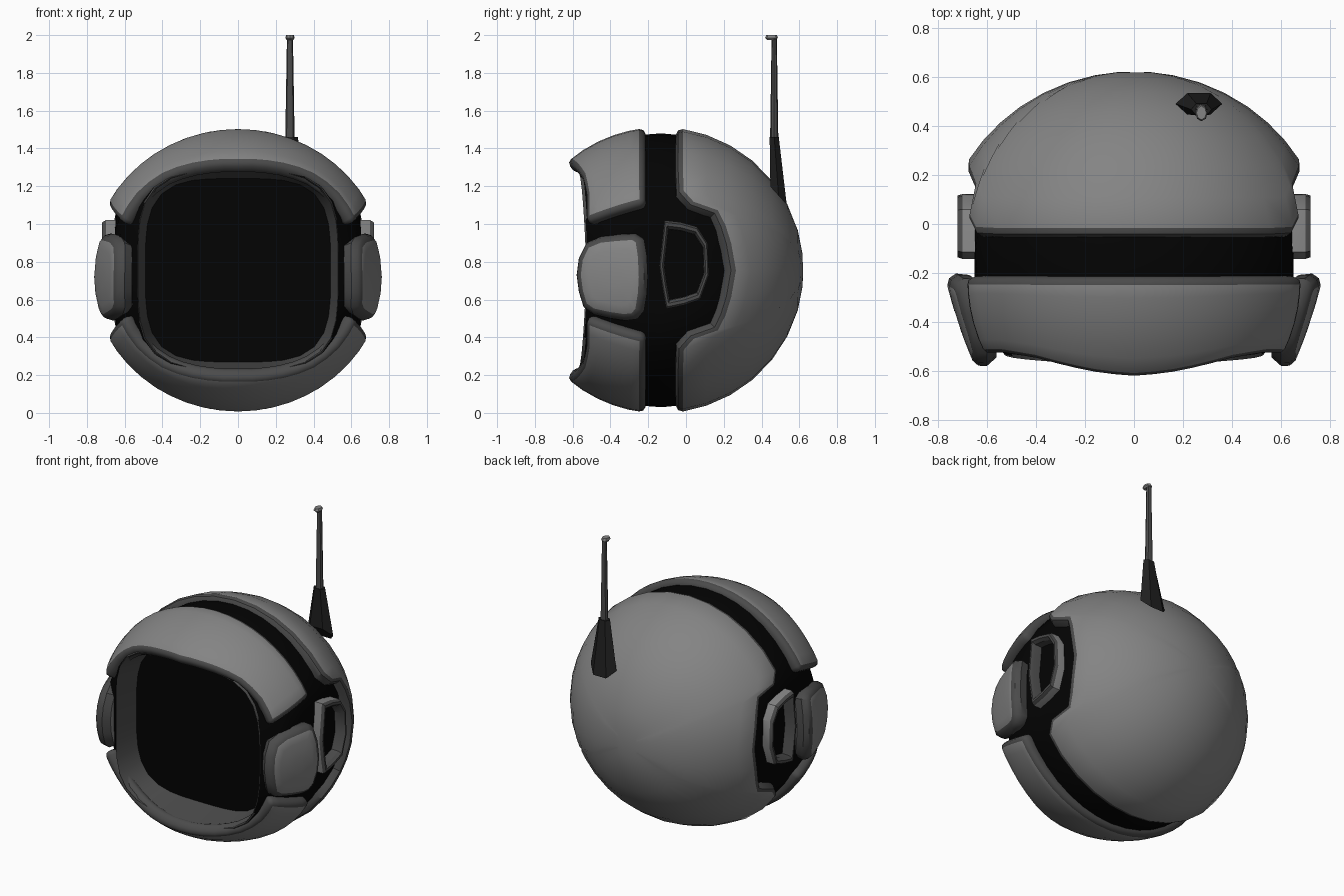
import bpy, bmesh
from math import sin, cos, pi, radians, acos, sqrt, atan2
from mathutils import Vector

if "Cube" in bpy.data.objects:
    bpy.data.objects.remove(bpy.data.objects["Cube"])

YC, ZC, R = -0.135, 0.755, 0.757      # centre and radius of the outer shell
XS = 1.045                            # slight widening of the shell


def material(name, v):
    m = bpy.data.materials.new(name)
    m.diffuse_color = (v, v, v, 1)
    m.use_nodes = True
    m.node_tree.nodes["Principled BSDF"].inputs["Base Color"].default_value = m.diffuse_color
    return m


BLACK = material("black", 0.001)
FOOT = material("near_black", 0.014)
TRIM = material("dark_grey", 0.07)
SHELL = material("grey", 0.23)


def finish(name, bm, mats, mirror=False, angle=40):
    me = bpy.data.meshes.new(name)
    bm.to_mesh(me)
    bm.free()
    ob = bpy.data.objects.new(name, me)
    bpy.context.collection.objects.link(ob)
    for m in mats:
        me.materials.append(m)
    bpy.ops.object.select_all(action='DESELECT')
    ob.select_set(True)
    bpy.context.view_layer.objects.active = ob
    bpy.ops.object.shade_smooth_by_angle(angle=radians(angle))
    if mirror:
        ob.modifiers.new("mirror", 'MIRROR')
    return ob


def loft(name, rings, mats, caps=(True, True), closed=False, trim=0, **kw):
    """Skin equal-length closed rings; the first 'trim' bands use the second material."""
    bm = bmesh.new()
    vs = [[bm.verts.new(p) for p in r] for r in rings]
    n = len(vs[0])
    pairs = list(zip(vs, vs[1:])) + ([(vs[-1], vs[0])] if closed else [])
    for k, (a, b) in enumerate(pairs):
        for i in range(n):
            j = (i + 1) % n
            f = bm.faces.new((a[i], a[j], b[j], b[i]))
            f.material_index = 1 if k < trim else 0
    if caps[0]:
        bm.faces.new(vs[0][::-1])
    if caps[1]:
        bm.faces.new(vs[-1])
    bmesh.ops.recalc_face_normals(bm, faces=bm.faces)
    return finish(name, bm, mats, **kw)


def inset(poly, d):
    """Move a counter-clockwise outline inward by d."""
    out = []
    for i, p in enumerate(poly):
        t = (poly[(i + 1) % len(poly)] - poly[i - 1]).normalized()
        out.append(p + Vector((-t.y, t.x)) * d)
    return out


def cushion(name, poly, place, depth, scales, lip=0.035, soft=0.035, back=0, **kw):
    """Rounded-edge plate: outline in a 2D chart, place(a, b, depth) -> 3D."""
    poly = [Vector(p) for p in poly]
    layers = [(inset(poly, back), depth), (poly, soft), (inset(poly, lip * 0.3), soft * 0.3)]
    top = inset(poly, lip)
    c = sum(top, Vector((0, 0))) / len(top)
    layers += [([c + (p - c) * s for p in top], 0) for s in scales]
    return loft(name, [[place(p.x, p.y, d) for p in ps] for ps, d in layers],
                [SHELL, TRIM], trim=3, **kw)


def interp(table, x):
    for (x0, y0), (x1, y1) in zip(table, table[1:]):
        if x <= x1:
            return y0 + (y1 - y0) * max(0, x - x0) / (x1 - x0)
    return table[-1][1]


# Rear shell: outline around the back pole, notched at both ears
quarter = [(0, .235), (12, .21), (20, .18), (25.5, .15), (28, .02), (34, -.045),
           (45, -.05), (57, -.05), (68, -.05), (79, -.05), (90, -.05)]
full = quarter + [(180 - a, y) for a, y in quarter[-2::-1]]
full += [(a + 180, y) for a, y in full[1:-1]]
outline = []
for a, y in full:
    th = acos((y - YC) / R)
    outline.append((th * cos(radians(a)), th * sin(radians(a))))


def on_back(a, b, d):
    th, ph, r = sqrt(a * a + b * b), atan2(b, a), R - d
    return (XS * r * sin(th) * cos(ph), YC + r * cos(th), ZC + r * sin(th) * sin(ph))


cushion("rear_shell", outline, on_back, 0.1,
        (1, .88, .75, .62, .48, .34, .2, .08), lip=0.045)

# Brow and chin shells: curved bands in front of the slot
front_edge = [(20, -.535), (38, -.535), (52, -.555), (65, -.592), (78, -.62), (90, -.63)]


def band(name, side):
    nu, nv = 18, 5
    bm = bmesh.new()
    grid = []
    for i in range(nu + 1):
        u, row = 2 * i / nu - 1, []
        for j in range(nv + 1):
            v = j / nv
            ph = 90 + u * (90 - (28.5 - 5 * v))
            yf = interp(front_edge, min(ph, 180 - ph))
            y = -0.22 + (yf + 0.22) * v
            r = sqrt(R * R - (y - YC) ** 2)
            row.append(bm.verts.new((XS * r * cos(radians(ph)), y,
                                     ZC + side * r * sin(radians(ph)))))
        grid.append(row)
    for i in range(nu):
        for j in range(nv):
            f = bm.faces.new((grid[i][j], grid[i + 1][j],
                              grid[i + 1][j + 1], grid[i][j + 1]))
            f.normal_update()
            if f.normal.dot(f.calc_center_median() - Vector((0, YC, ZC))) < 0:
                f.normal_flip()
    ob = finish(name, bm, [SHELL, TRIM], angle=60)
    s = ob.modifiers.new("thickness", 'SOLIDIFY')
    s.thickness, s.offset, s.material_offset_rim = 0.08, -1, 1
    b = ob.modifiers.new("round", 'BEVEL')
    b.width, b.segments, b.limit_method, b.angle_limit = 0.028, 2, 'ANGLE', radians(50)
    b.material = 1


band("brow_shell", 1)
band("chin_shell", -1)

# Black inner ball with flattened sides and open front
N = 40
angles = [2 * pi * i / N for i in range(N)]


def window(scale, y0, y1):
    pts = []
    for a in angles:
        r = scale / (abs(cos(a) / .53) ** 3.7 + abs(sin(a) / .525) ** 3.7) ** (1 / 3.7)
        pts.append((r * cos(a), y0 + (y1 - y0) * sin(a) ** 2, ZC + r * sin(a)))
    return pts


rings = [window(1, -.525, -.575)]
for y in (-.45, -.36, -.25, -.13, 0, .12, .24, .36, .46):
    r = sqrt(.725 ** 2 - (y - YC) ** 2)
    rings.append([(max(-.65, min(.65, r * cos(a))), y, ZC + r * sin(a)) for a in angles])
loft("inner_ball", rings, [BLACK], caps=(False, True))

# Grey visor rim and recessed black glass
loft("visor_rim", [window(1.01, -.515, -.56), window(1.0, -.53, -.575),
                   window(.925, -.37, -.37)], [TRIM], caps=(False, False))
loft("visor_glass", [window(.93, -.37, -.37), window(.93, -.33, -.33)], [BLACK])

# Cheek pads
cheek = [(-.235, .54), (-.22, .63), (-.215, .72), (-.22, .83), (-.235, .92), (-.28, .95),
         (-.37, .945), (-.46, .935), (-.54, .9), (-.58, .82), (-.592, .73), (-.58, .64),
         (-.555, .56), (-.5, .52), (-.41, .5), (-.33, .488), (-.27, .497)]


def on_cheek(a, b, d):
    x = .765 + .31 * (a + .25) - .7 * (b - .72) ** 2 - .3 * (a + .36) ** 2
    return (x - .955 * d, a + .29 * d, b)


cushion("cheek_pads", cheek, on_cheek, 0.095, (1, .75, .5, .25), lip=.035, soft=.045,
        back=.02, mirror=True)

# Ear rings
ear = [(-.115, 1.02), (-.03, 1.01), (.06, .985), (.115, .9), (.122, .73),
       (.075, .6), (-.01, .57), (-.105, .55), (-.125, .66), (-.142, .78), (-.128, .9)]


def ear_ring(s, x):
    return [(x, -.01 + (y + .01) * s, .785 + (z - .785) * s) for y, z in ear]


loft("ear_rings", [ear_ring(1, .58), ear_ring(1, .70), ear_ring(.95, .72),
                   ear_ring(.87, .72), ear_ring(.8, .70), ear_ring(.78, .58)],
     [TRIM, SHELL], caps=(False, False), closed=True, trim=1, mirror=True, angle=30)


# Antenna: tapered foot, rod and tip
def oval(x, y, z, rx, ry, n=6, tilt=0):
    return [(x + rx * cos(2 * pi * i / n), y + ry * sin(2 * pi * i / n),
             z - tilt * sin(2 * pi * i / n)) for i in range(n)]


loft("antenna_foot", [oval(.265, .49, 1.15, .095, .05, tilt=.055),
                      oval(.275, .467, 1.46, .042, .028)], [FOOT], angle=20)
loft("antenna_rod", [oval(.275, .467, 1.44, .025, .022, 8),
                     oval(.275, .467, 1.98, .016, .014, 8)], [TRIM])
loft("antenna_tip", [oval(.275, .453, 1.975, .018, .024, 8),
                     oval(.275, .453, 1.985, .025, .034, 8),
                     oval(.275, .453, 2.0, .02, .028, 8)], [SHELL])
